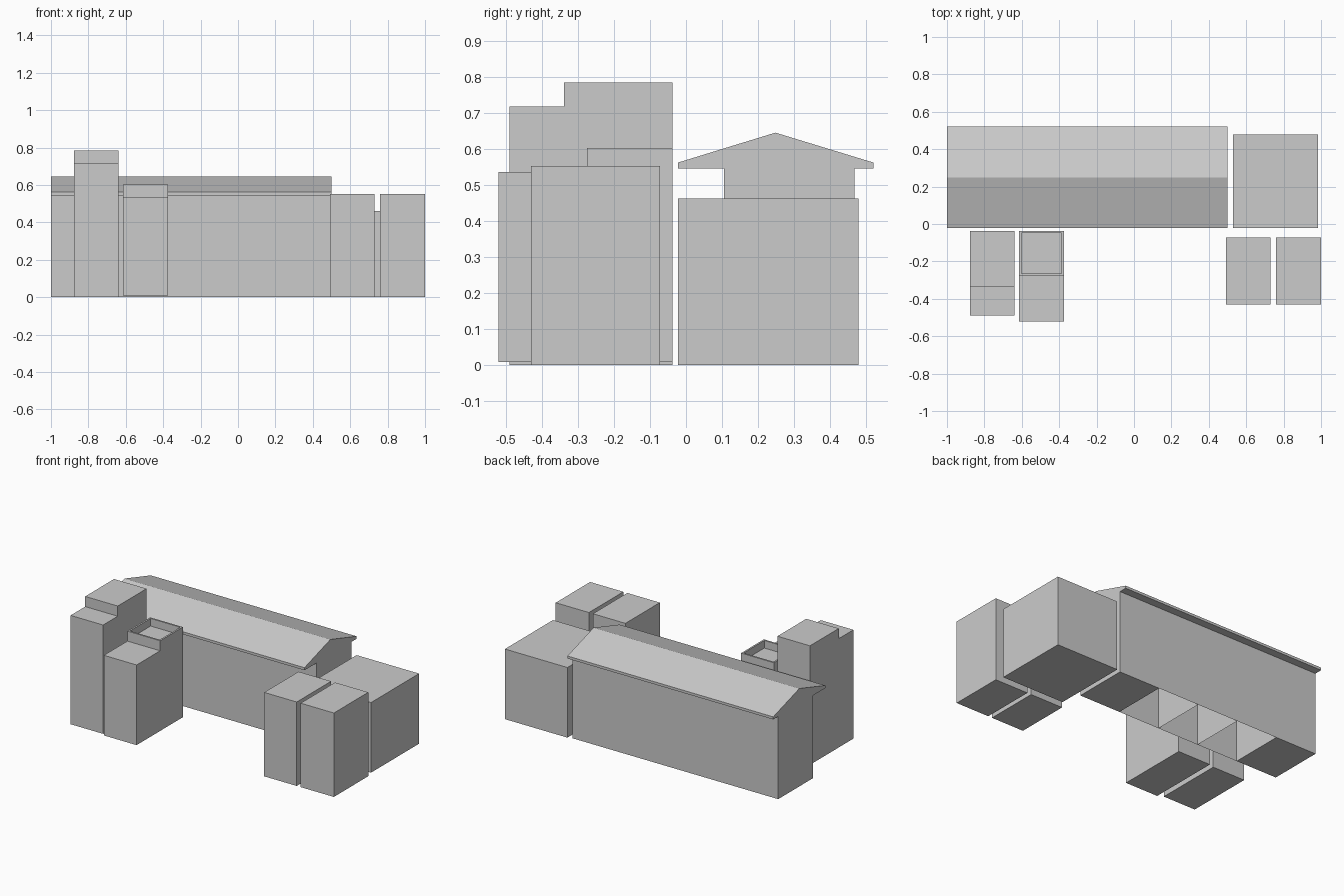
import bpy, bmesh

if "Cube" in bpy.data.objects:
    bpy.data.objects.remove(bpy.data.objects["Cube"])


def finish(name, bm):
    bmesh.ops.recalc_face_normals(bm, faces=bm.faces)
    me = bpy.data.meshes.new(name)
    bm.to_mesh(me)
    bm.free()
    ob = bpy.data.objects.new(name, me)
    bpy.context.collection.objects.link(ob)
    return ob


def extrude_x(name, profile, x0, x1):
    """Extrude a closed (y, z) profile from x0 to x1."""
    bm = bmesh.new()
    face = bm.faces.new([bm.verts.new((x0, y, z)) for y, z in profile])
    ext = bmesh.ops.extrude_face_region(bm, geom=[face], use_keep_orig=True)
    verts = [g for g in ext["geom"] if isinstance(g, bmesh.types.BMVert)]
    bmesh.ops.translate(bm, verts=verts, vec=(x1 - x0, 0, 0))
    return finish(name, bm)


def box(name, x, y, z, open_bottom=False):
    ob = extrude_x(name, [(y[0], z[0]), (y[1], z[0]), (y[1], z[1]), (y[0], z[1])], *x)
    if open_bottom:
        bm = bmesh.new()
        bm.from_mesh(ob.data)
        low = [f for f in bm.faces if all(v.co.z < z[0] + 1e-4 for v in f.verts)]
        bmesh.ops.delete(bm, geom=low, context='FACES_ONLY')
        bm.to_mesh(ob.data)
        bm.free()
    return ob


# Long hall: five bays, the middle three open underneath
for i in range(5):
    x0 = -1 + 0.3 * i
    box(f"hall_bay_{i + 1}", (x0, x0 + 0.3), (0.105, 0.468), (0, 0.545), open_bottom=0 < i < 4)

# Gabled roof with overhanging eaves
extrude_x("hall_roof", [(-0.022, 0.545), (0.52, 0.545), (0.52, 0.562),
                        (0.248, 0.645), (-0.022, 0.562)], -1, 0.5)

# Low block at the right end
box("side_block", (0.53, 0.985), (-0.022, 0.478), (0, 0.462))

# Twin front blocks on the right
for name, x in (("inner", (0.492, 0.729)), ("outer", (0.758, 1.0))):
    box(f"{name}_front_block", x, (-0.43, -0.072), (0, 0.553))

# Tall stepped tower
extrude_x("tall_tower", [(-0.49, 0), (-0.038, 0), (-0.038, 0.784), (-0.338, 0.784),
                         (-0.338, 0.717), (-0.49, 0.717)], -0.877, -0.64)

# Lower stepped tower with a sunken roof terrace
tower = extrude_x("terrace_tower", [(-0.52, 0.008), (-0.038, 0.008), (-0.038, 0.602),
                                    (-0.275, 0.602), (-0.275, 0.536), (-0.52, 0.536)],
                  -0.614, -0.375)
bm = bmesh.new()
bm.from_mesh(tower.data)
top = max(bm.faces, key=lambda f: f.calc_center_median().z)
bmesh.ops.inset_region(bm, faces=[top], thickness=0.016)
bmesh.ops.translate(bm, verts=top.verts[:], vec=(0, 0, 0))
floor = bmesh.ops.extrude_face_region(bm, geom=[top])
bmesh.ops.translate(bm, verts=[g for g in floor["geom"] if isinstance(g, bmesh.types.BMVert)],
                    vec=(0, 0, -0.05))
if top.is_valid:
    bmesh.ops.delete(bm, geom=[top], context='FACES_ONLY')
bm.to_mesh(tower.data)
bm.free()
